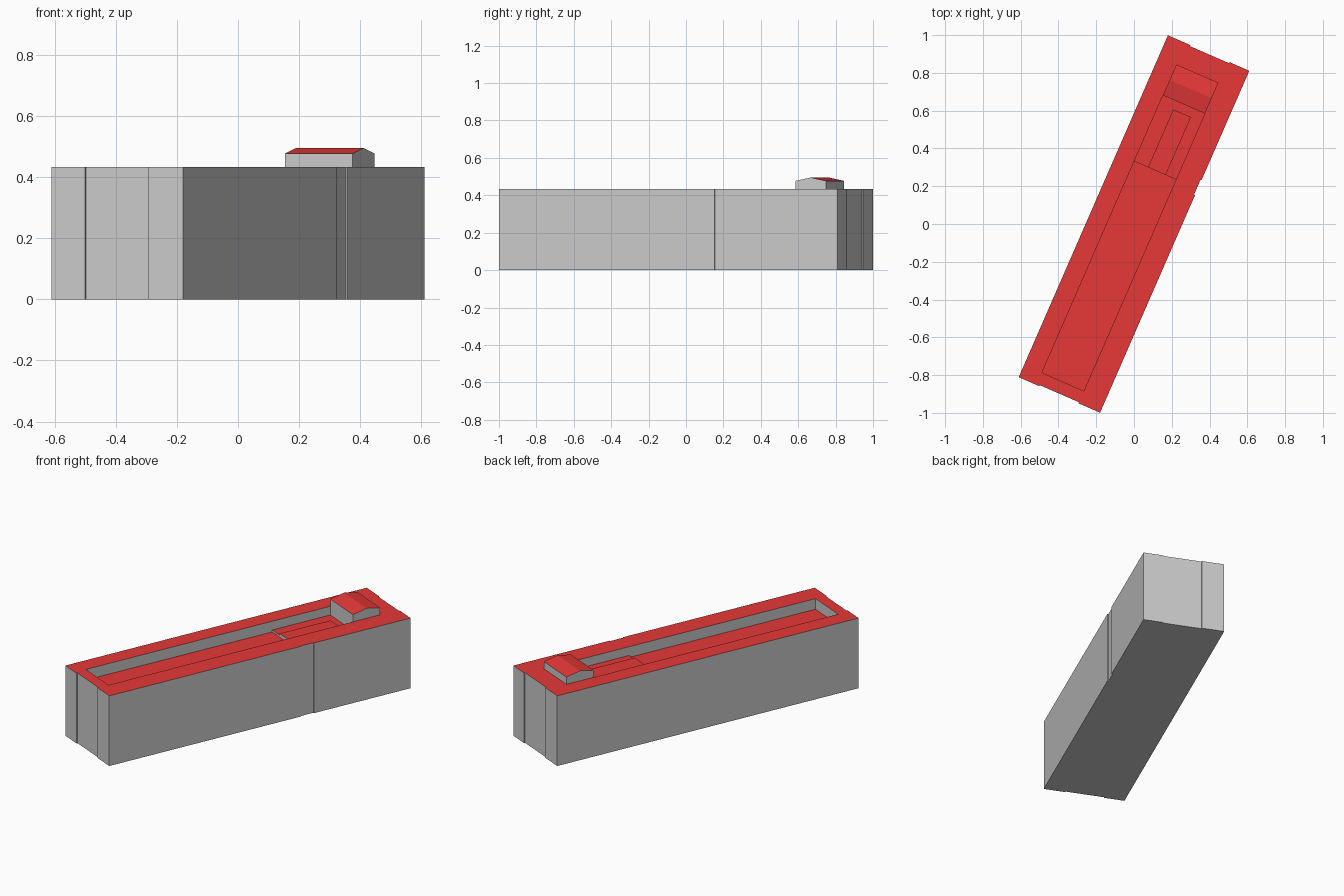
import bpy, bmesh, math
from mathutils import Matrix

if "Cube" in bpy.data.objects:
    bpy.data.objects.remove(bpy.data.objects["Cube"])

# Long axis of the building is local +y; the whole model is turned about z
TURN = Matrix.Rotation(-math.atan2(0.4, 0.9165), 4, 'Z')
H, W, L = 0.433, 0.235, 0.9875

red = bpy.data.materials.new("red_roof")
red.diffuse_color = (0.8, 0.04, 0.04, 1)
wall = bpy.data.materials.new("grey_wall")


def prism(name, outline, direction):
    """Extrude a flat 3D outline along a direction into a closed solid."""
    bm = bmesh.new()
    face = bm.faces.new([bm.verts.new(p) for p in outline])
    ext = bmesh.ops.extrude_face_region(bm, geom=[face])
    bmesh.ops.translate(bm, vec=direction,
                        verts=[v for v in ext["geom"] if isinstance(v, bmesh.types.BMVert)])
    bmesh.ops.recalc_face_normals(bm, faces=bm.faces)
    bm.transform(TURN)
    mesh = bpy.data.meshes.new(name)
    bm.to_mesh(mesh)
    bm.free()
    obj = bpy.data.objects.new(name, mesh)
    bpy.context.collection.objects.link(obj)
    return obj


def slab(name, x0, x1, y0, y1, z0, z1):
    return prism(name, [(x0, y0, z0), (x1, y0, z0), (x1, y1, z0), (x0, y1, z0)],
                 (0, 0, z1 - z0))


def paint_roof(obj):
    """Grey walls, red on every upward face."""
    obj.data.materials.clear()
    obj.data.materials.append(wall)
    obj.data.materials.append(red)
    wall.diffuse_color = (0.8, 0.8, 0.8, 1)
    for p in obj.data.polygons:
        p.material_index = 1 if p.normal.z > 0.5 else 0


# Main block, with shallow facade recesses on the ends and long sides
d = 0.006
plan = [(-W, -L), (-0.115, -L), (-0.115, -L + d), (0.11, -L + d), (0.11, -L), (W, -L),
        (W, 0.27), (W - d, 0.27), (W - d, 0.355), (W, 0.355),
        (W, L), (0.12, L), (0.12, L - d), (-0.105, L - d), (-0.105, L), (-W, L)]
body = prism("main_block", [(x, y, 0) for x, y in plan], (0, 0, H))

# Sunken roof area
x0, x1, y0, y1 = -0.132, 0.11, -0.916, 0.686
FLOOR = H - 0.066
cutter = slab("roof_cutter", x0, x1, y0, y1, FLOOR, H + 0.1)
cutter.hide_render = True
mod = body.modifiers.new("recess", 'BOOLEAN')
mod.object = cutter
mod.solver = 'EXACT'
bpy.context.view_layer.objects.active = body
bpy.ops.object.modifier_apply(modifier=mod.name)
bpy.data.objects.remove(cutter)
paint_roof(body)

# Low platform and raised strip inside the sunken roof
paint_roof(slab("roof_platform", x0, x1, 0.305, y1, FLOOR, FLOOR + 0.012))
paint_roof(slab("roof_strip", -0.052, 0.05, 0.305, 0.639, FLOOR, FLOOR + 0.022))

# Rooftop housing with a shallow gable
gable = [(x0, y, z) for y, z in
         [(y1, FLOOR), (0.864, FLOOR), (0.864, 0.477), (0.775, 0.495), (y1, 0.477)]]
paint_roof(prism("rooftop_housing", gable, (x1 - x0, 0, 0)))

for m in bpy.data.materials:
    if m.users and not m.is_grease_pencil:
        m.use_nodes = True
        m.node_tree.nodes["Principled BSDF"].inputs["Base Color"].default_value = m.diffuse_color
